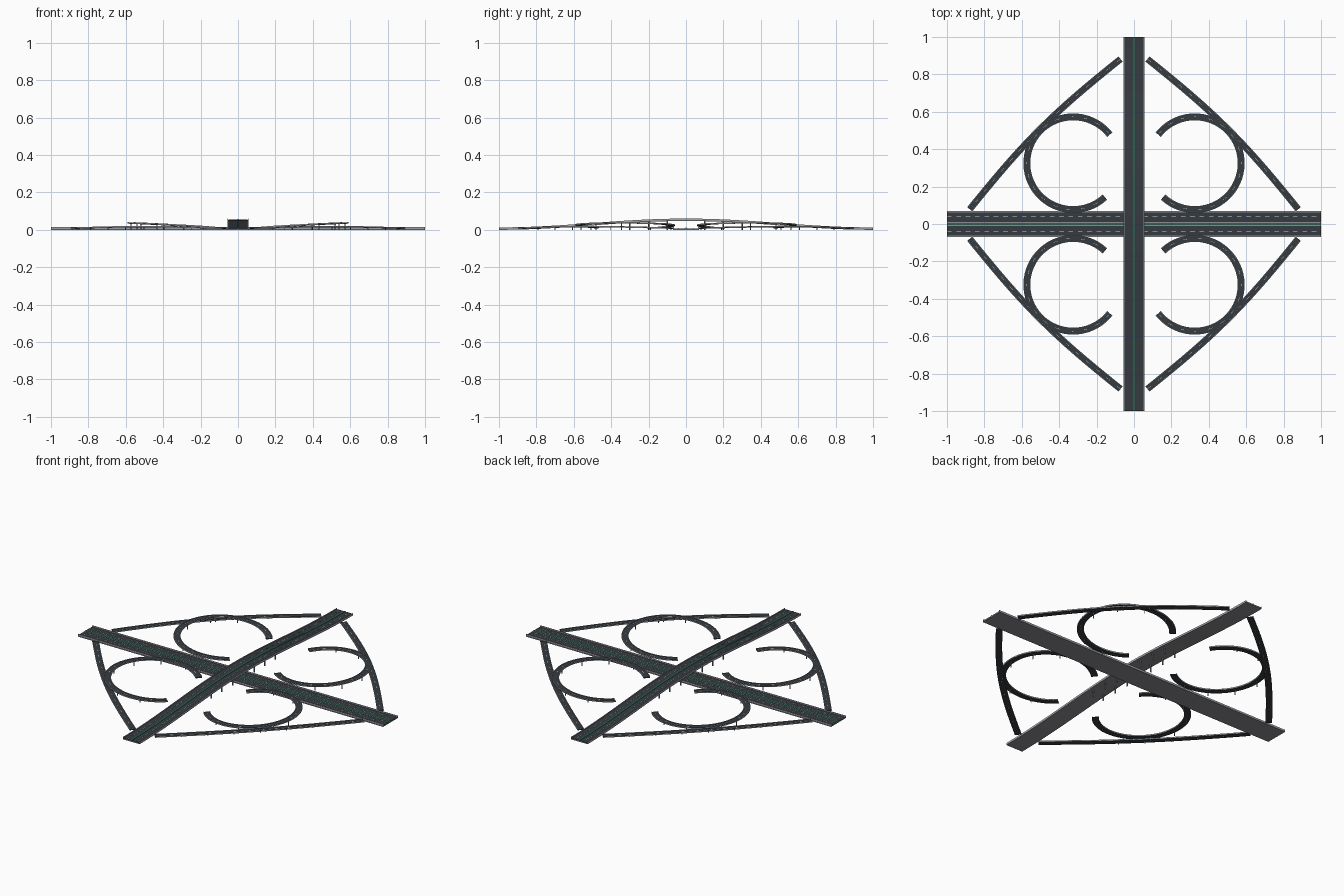
import bpy, bmesh
from math import sin, cos, pi, radians
from mathutils import Vector

cube = bpy.data.objects.get("Cube")
if cube:
    bpy.data.objects.remove(cube)


def material(name, r, g, b):
    m = bpy.data.materials.new(name)
    m.use_nodes = True
    m.diffuse_color = (r, g, b, 1)
    m.node_tree.nodes["Principled BSDF"].inputs["Base Color"].default_value = (r, g, b, 1)
    return m


ASPHALT = material("asphalt", 0.036, 0.044, 0.052)
CONCRETE = material("concrete", 0.26, 0.26, 0.28)
RAIL = material("pale rail", 0.4, 0.42, 0.44)
PAINT = material("white paint", 0.75, 0.75, 0.75)
GREEN = material("green median", 0.02, 0.25, 0.1)


def finish(name, bm, mat):
    bmesh.ops.recalc_face_normals(bm, faces=bm.faces)
    mesh = bpy.data.meshes.new(name)
    bm.to_mesh(mesh)
    bm.free()
    mesh.materials.append(mat)
    obj = bpy.data.objects.new(name, mesh)
    bpy.context.collection.objects.link(obj)
    return obj


def sweep(bm, path, a, b, low, high):
    """Box section from offset a to b, low to high, swept along a path."""
    rings = []
    for i, p in enumerate(path):
        t = path[min(i + 1, len(path) - 1)] - path[max(i - 1, 0)]
        side = Vector((-t.y, t.x, 0)).normalized()
        rings.append([bm.verts.new(p + side * o + Vector((0, 0, h)))
                      for o, h in ((a, low), (b, low), (b, high), (a, high))])
    for r, s in zip(rings, rings[1:]):
        for k in range(4):
            n = (k + 1) % 4
            bm.faces.new((r[k], r[n], s[n], s[k]))
    bm.faces.new(rings[0])
    bm.faces.new(rings[-1])


def strip(name, path, spans, low, high, mat, dash=0):
    bm = bmesh.new()
    for a, b in spans:
        if dash:
            for i in range(0, len(path) - 1, dash):
                sweep(bm, path[i:i + 2], a, b, low, high)
        else:
            sweep(bm, path, a, b, low, high)
    return finish(name, bm, mat)


def mirrored(*spans):
    return [s for a, b in spans for s in ((a, b), (-b, -a))]


def pillars(name, spots, radius):
    bm = bmesh.new()
    for x, y, h in spots:
        ret = bmesh.ops.create_cone(bm, cap_ends=True, segments=8, radius1=radius,
                                    radius2=radius, depth=h)
        bmesh.ops.translate(bm, verts=ret["verts"], vec=(x, y, h / 2))
    finish(name, bm, CONCRETE)


# Straight ground highway
N = 80
ground = [Vector((-1 + 2 * i / N, 0, 0)) for i in range(N + 1)]
strip("ground_highway_base", ground, [(-0.07, 0.07)], 0, 0.006, CONCRETE)
strip("ground_highway_surface", ground, [(-0.062, 0.062)], 0.005, 0.008, ASPHALT)
strip("ground_highway_rails", ground, mirrored((0.064, 0.068)), 0.006, 0.014, RAIL)
strip("ground_highway_median", ground, [(-0.004, 0.004)], 0.008, 0.011, GREEN)
strip("ground_highway_median_lines", ground, mirrored((0.005, 0.007)), 0.008, 0.0087, PAINT)
strip("ground_highway_lane_dashes", ground, mirrored((0.021, 0.0225), (0.04, 0.0415)),
      0.008, 0.0087, PAINT, dash=2)


# Arched overpass
def arch(y):
    return 0.047 * (1 + cos(pi * y)) / 2


over = [Vector((0, -1 + 2 * i / N, arch(-1 + 2 * i / N))) for i in range(N + 1)]
strip("overpass_deck", over, [(-0.055, 0.055)], 0, 0.006, CONCRETE)
strip("overpass_surface", over, [(-0.052, 0.052)], 0.005, 0.008, ASPHALT)
strip("overpass_rails", over, mirrored((0.0525, 0.055)), 0.006, 0.013, RAIL)
strip("overpass_median", over, [(-0.003, 0.003)], 0.008, 0.011, GREEN)
strip("overpass_lane_dashes", over, mirrored((0.027, 0.028)), 0.008, 0.0087, PAINT, dash=2)
pillars("overpass_pillars", [(x, y, arch(y) + 0.002) for x in (-0.035, 0.035)
                             for y in (-0.3, -0.2, -0.1, 0.1, 0.2, 0.3)], 0.004)


# Ramps in the four quadrants
def ramp(name, path, half):
    strip(name + "_road", path, [(-half, half)], 0, 0.005, ASPHALT)
    strip(name + "_edges", path, mirrored((half - 0.001, half + 0.0015)), 0.001, 0.0075, RAIL)
    strip(name + "_dashes", path, [(-0.0008, 0.0008)], 0.005, 0.0056, PAINT, dash=3)
    pillars(name + "_pillars", [(p.x, p.y, p.z + 0.002) for p in path[6:-5:6]], 0.0025)


corners = (("back_left", 1, 1), ("back_right", -1, 1),
           ("front_left", 1, -1), ("front_right", -1, -1))
for label, sx, sy in corners:
    loop, outer = [], []
    for i in range(49):
        t = i / 48
        rise = sin(pi * t)
        ang = radians(142 - 275 * t)
        loop.append(Vector((sx * (0.325 + 0.248 * cos(ang)), sy * (0.325 + 0.248 * sin(ang)),
                            0.008 + 0.025 * rise)))
        # Gentle outward bow on the direct ramp
        bow = 0.027 * rise
        outer.append(Vector((sx * (0.072 + 0.806 * t + bow), sy * (0.882 - 0.803 * t + bow),
                             0.005 + 0.008 * rise)))
    ramp(label + "_loop_ramp", loop, 0.017)
    ramp(label + "_outer_ramp", outer, 0.0165)
